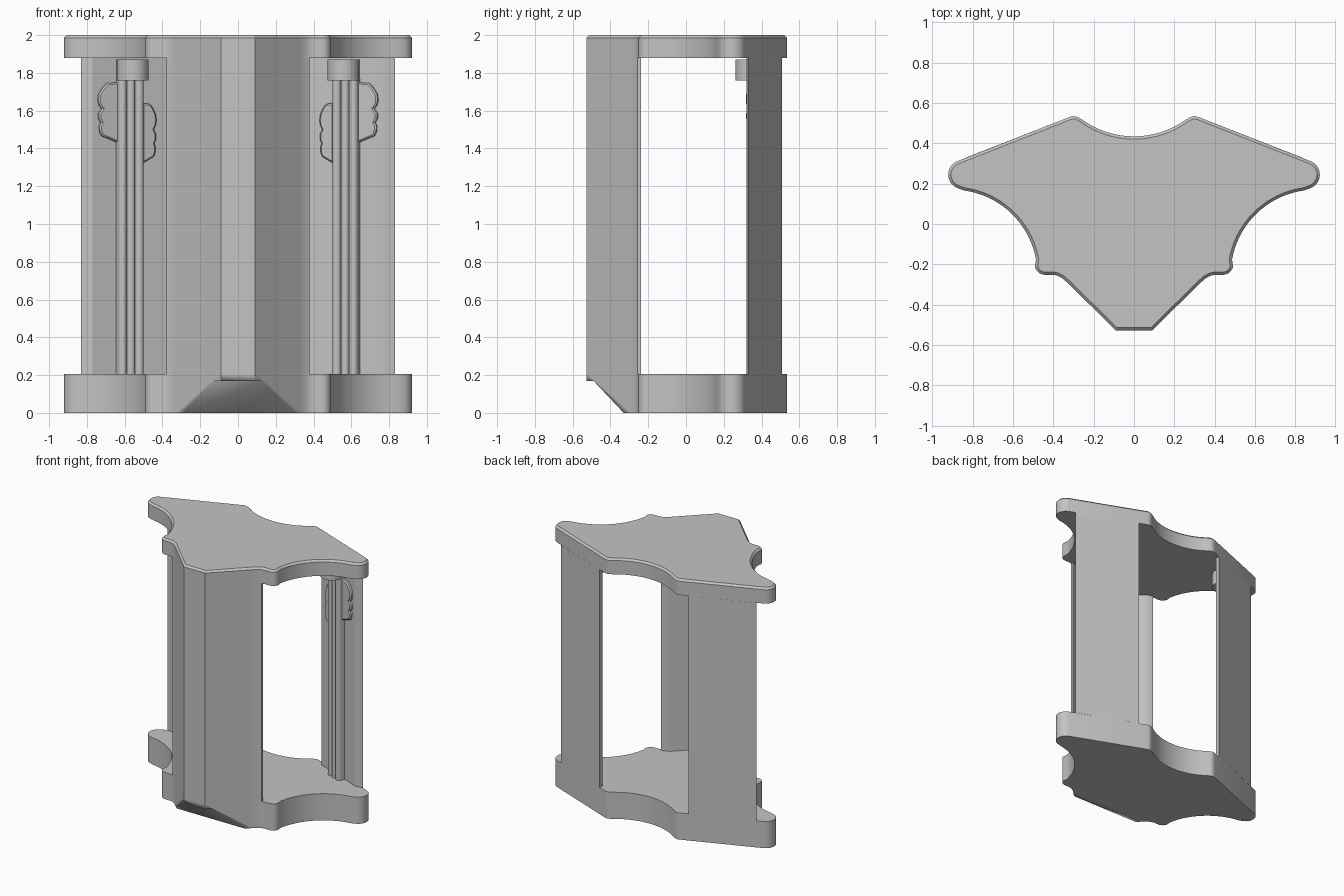
import bpy, bmesh
from math import cos, sin, radians
from mathutils import Vector

if "Cube" in bpy.data.objects:
    bpy.data.objects.remove(bpy.data.objects["Cube"])

grey = bpy.data.materials.new("plain grey")
grey.use_nodes = True
COLOUR = (0.55, 0.55, 0.55, 1)
grey.diffuse_color = COLOUR
grey.node_tree.nodes["Principled BSDF"].inputs["Base Color"].default_value = COLOUR


def arc(cx, cy, r, a0, a1, n):
    """Points along a circular arc, angles in degrees."""
    steps = [radians(a0 + (a1 - a0) * i / n) for i in range(n + 1)]
    return [(cx + r * cos(a), cy + r * sin(a)) for a in steps]


def extrude(name, loop, direction, top_bevel=0.0):
    """Solid made by sweeping a closed loop along a direction."""
    bm = bmesh.new()
    face = bm.faces.new([bm.verts.new(p) for p in loop])
    grown = bmesh.ops.extrude_face_region(bm, geom=[face], use_keep_orig=True)["geom"]
    bmesh.ops.translate(bm, vec=Vector(direction),
                        verts=[g for g in grown if isinstance(g, bmesh.types.BMVert)])
    bmesh.ops.recalc_face_normals(bm, faces=bm.faces)
    if top_bevel:
        cap = next(g for g in grown if isinstance(g, bmesh.types.BMFace))
        bmesh.ops.bevel(bm, geom=list(cap.edges), offset=top_bevel, segments=1,
                        affect='EDGES', clamp_overlap=False)
    mesh = bpy.data.meshes.new(name)
    bm.to_mesh(mesh)
    bm.free()
    obj = bpy.data.objects.new(name, mesh)
    bpy.context.collection.objects.link(obj)
    mesh.materials.append(grey)
    bpy.ops.object.select_all(action='DESELECT')
    obj.select_set(True)
    bpy.context.view_layer.objects.active = obj
    bpy.ops.object.shade_smooth_by_angle(angle=radians(30))
    return obj


def prism(name, points, z0, z1, bevel=0.0):
    return extrude(name, [(x, y, z0) for x, y in points], (0, 0, z1 - z0), bevel)


def mirrored(half):
    """Close a right-hand outline with its reflection across x = 0."""
    return half + [(-x, y) for x, y in reversed(half) if x > 1e-5]


BASE_TOP, ROOF_BOTTOM, ROOF_TOP = 0.205, 1.88, 2.0

# Shared winged outline of the base and roof plates
prow = [(0.09, -0.528), (0.33, -0.292), (0.352, -0.272), (0.378, -0.257)]
outline = mirrored(
    prow + [(0.40, -0.252)]
    + arc(0.442, -0.202, 0.05, -90, -10, 6)
    + arc(0.90, -0.25, 0.42, 170, 98, 18)
    + arc(0.85, 0.245, 0.072, -75, 69, 10)
    + arc(0.30, 0.485, 0.05, 69, 126, 5)
    + arc(0, 0.875, 0.44, -54, -90, 12))

base = prism("base_plate", outline, 0, BASE_TOP)
prism("roof_plate", outline, ROOF_BOTTOM, ROOF_TOP, 0.014)

# Sloping notch under the prow of the base
wedge = [(-0.7, -0.1), (-0.7, 0.17), (-0.49, 0.17), (-0.33, 0), (-0.236, -0.1)]
cutter = extrude("notch_cutter", [(-0.7, y, z) for y, z in wedge], (1.4, 0, 0))
cutter.hide_render = True
notch = base.modifiers.new("notch", 'BOOLEAN')
notch.operation = 'DIFFERENCE'
notch.solver = 'EXACT'
notch.object = cutter
bpy.context.view_layer.objects.active = base
bpy.ops.object.modifier_apply(modifier=notch.name)
bpy.data.objects.remove(cutter)

# Folded front panel: outer prow line and the inner line behind it
inner = [(0.078, -0.497), (0.315, -0.265), (0.345, -0.247), (0.378, -0.238)]
front = [(-x, y) for x, y in reversed(prow)] + prow
back = list(reversed(inner)) + [(-x, y) for x, y in inner]
prism("front_panel", front + back, BASE_TOP, ROOF_BOTTOM)

# Rear panels: u runs outward along the panel, v inward through its thickness
ORIGIN = Vector((0.378, 0.508))
ALONG = Vector((0.931, -0.364))
INWARD = Vector((-0.364, -0.931))


def place(u, v, side):
    p = ORIGIN + ALONG * u + INWARD * v
    return (p.x * side, p.y)


panel = [(0, 0), (0.486, 0), (0.434, 0.031), (0.30, 0.028), (0.15, 0.028), (0.01, 0.031)]
pilaster = [(0.155, 0.02)]
for centre in (0.179, 0.227, 0.275):
    pilaster += arc(centre, 0.06, 0.0235, 180, 0, 8)
pilaster += [(0.299, 0.02)]

# Scalloped leaf: distance from the pilaster, height below its top
leaf = [(-0.02, 0), (0.045, 0.005), (0.07, 0.03), (0.092, 0.065), (0.097, 0.10),
        (0.09, 0.13), (0.075, 0.15), (0.093, 0.175), (0.094, 0.205), (0.08, 0.23),
        (0.09, 0.25), (0.088, 0.28), (0.075, 0.305), (0.04, 0.32), (-0.02, 0.345)]

for label, side in (("left", 1), ("right", -1)):
    prism(label + "_rear_panel", [place(u, v, side) for u, v in panel],
          BASE_TOP, ROOF_BOTTOM)
    prism(label + "_pilaster", [place(u, v, side) for u, v in pilaster],
          BASE_TOP, 1.77)
    prism(label + "_capital", arc(0.558 * side, 0.345, 0.084, 0, 348.75, 31), 1.76, 1.872)

    # Outer leaf sits higher and is larger than the inner one
    for part, start, sign, size, top in (("outer", 0.308, 1, 1.0, 1.75),
                                         ("inner", 0.142, -1, 0.7, 1.64)):
        loop = []
        for reach, drop in leaf:
            x, y = place(start + sign * reach * size, 0.02, side)
            loop.append((x, y, top - drop * 0.93))
        extrude(f"{label}_{part}_leaf", loop,
                (INWARD.x * side * 0.03, INWARD.y * 0.03, 0), 0.008)
